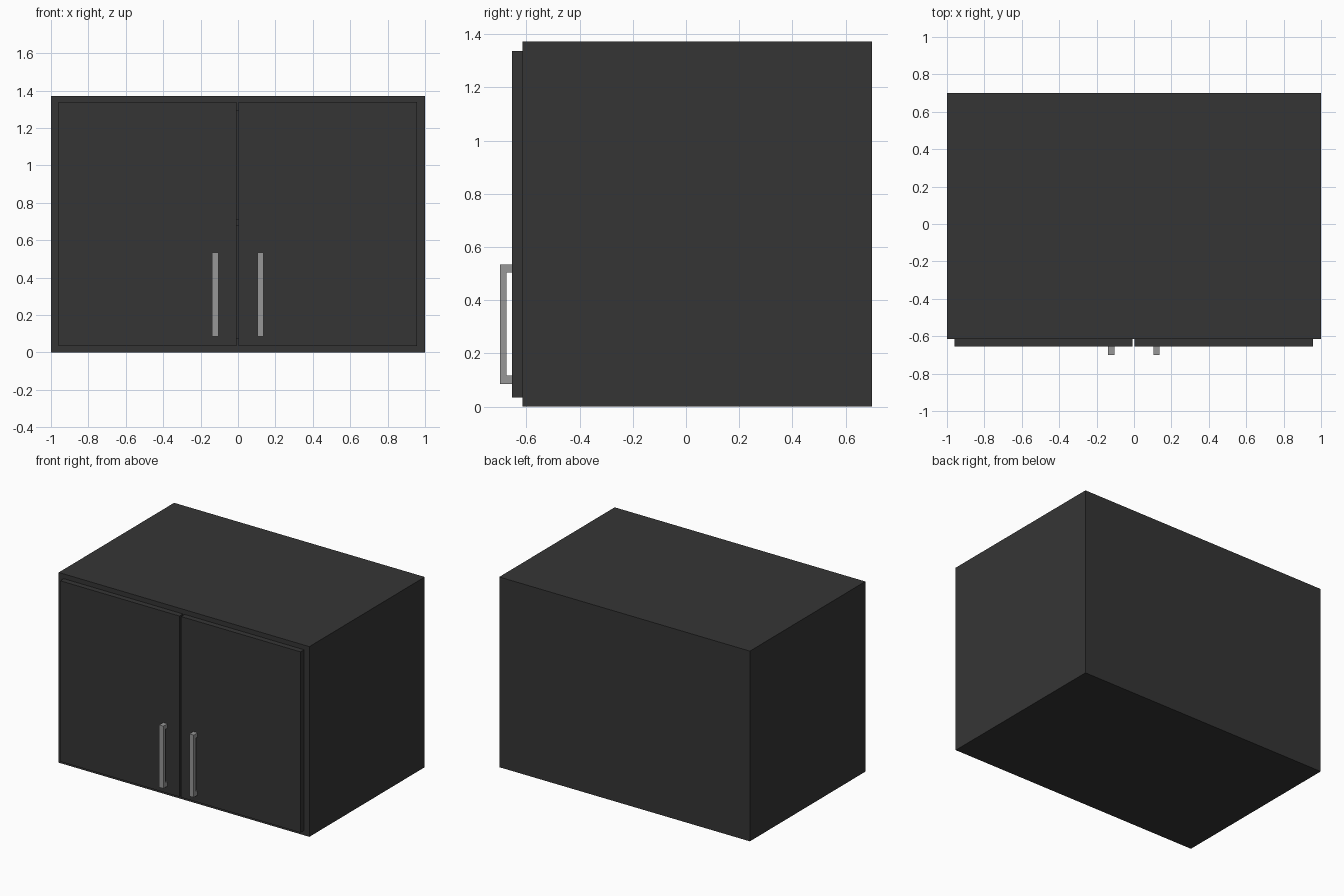
import bpy
import bmesh

if "Cube" in bpy.data.objects:
    bpy.data.objects.remove(bpy.data.objects["Cube"])


def material(name, value):
    m = bpy.data.materials.new(name)
    m.diffuse_color = (value, value, value, 1)
    m.use_nodes = True
    m.node_tree.nodes["Principled BSDF"].inputs["Base Color"].default_value = m.diffuse_color
    return m


charcoal = material("charcoal", 0.036)
steel = material("brushed_grey", 0.31)


def finish(name, bm, mat):
    bmesh.ops.recalc_face_normals(bm, faces=bm.faces)
    mesh = bpy.data.meshes.new(name)
    bm.to_mesh(mesh)
    bm.free()
    mesh.materials.append(mat)
    ob = bpy.data.objects.new(name, mesh)
    bpy.context.collection.objects.link(ob)
    return ob


def box(name, x, y, z, mat):
    """Box from (min, max) ranges."""
    bm = bmesh.new()
    bmesh.ops.create_cube(bm, size=1)
    for v in bm.verts:
        v.co = [r[0] + (c + 0.5) * (r[1] - r[0]) for c, r in zip(v.co, (x, y, z))]
    return finish(name, bm, mat)


FRONT, BACK, TOP = -0.615, 0.70, 1.372

# Carcass: a block with the front face inset and pushed back to hollow it
bm = bmesh.new()
bmesh.ops.create_cube(bm, size=1)
for v in bm.verts:
    v.co = (v.co.x * 2, FRONT + (v.co.y + 0.5) * (BACK - FRONT), (v.co.z + 0.5) * TOP)
bm.normal_update()
front = min(bm.faces, key=lambda f: f.normal.y)
bmesh.ops.inset_region(bm, faces=[front], thickness=0.11)
cavity = bmesh.ops.extrude_discrete_faces(bm, faces=[front])["faces"]
bmesh.ops.translate(bm, verts=cavity[0].verts, vec=(0, 1.25, 0))
finish("carcass", bm, charcoal)

# Inner shelf
box("shelf", (-0.89, 0.89), (-0.55, 0.635), (0.675, 0.71), charcoal)

# Doors, with a narrow gap between them
for side, x in (("left", (-0.96, -0.008)), ("right", (0.004, 0.957))):
    box(side + "_door", x, (-0.655, FRONT), (0.034, 1.338), charcoal)

# U-shaped bar handles: side profile (y, z) extruded across x
profile = [(-0.655, 0.085), (-0.70, 0.085), (-0.70, 0.535), (-0.655, 0.535),
           (-0.655, 0.504), (-0.676, 0.504), (-0.676, 0.117), (-0.655, 0.117)]
for side, x in (("left", -0.122), ("right", 0.12)):
    bm = bmesh.new()
    face = bm.faces.new([bm.verts.new((x - 0.017, y, z)) for y, z in profile])
    ext = bmesh.ops.extrude_face_region(bm, geom=[face])["geom"]
    bmesh.ops.translate(bm, vec=(0.034, 0, 0),
                        verts=[g for g in ext if isinstance(g, bmesh.types.BMVert)])
    finish(side + "_handle", bm, steel)
